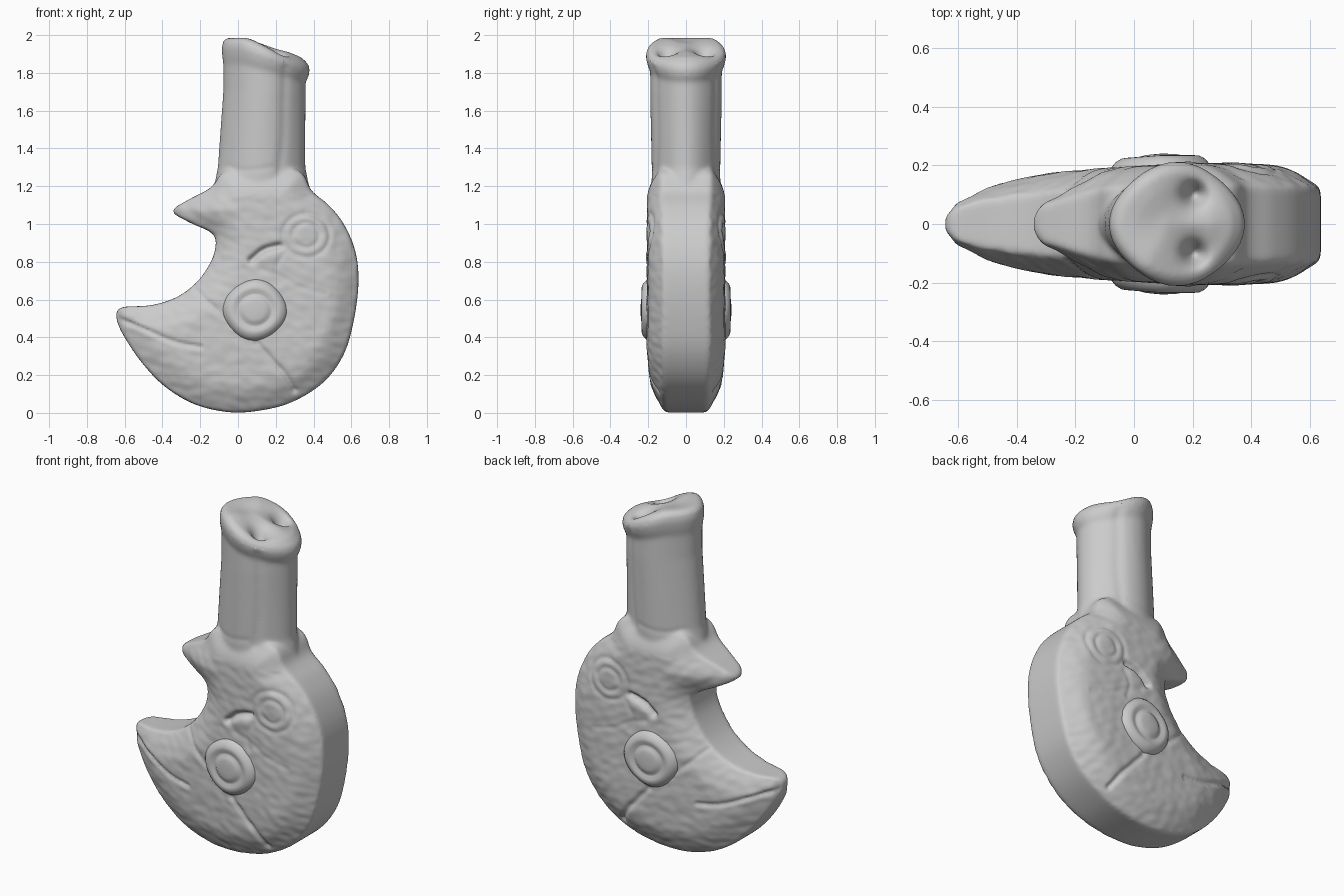
import bpy, bmesh, math
from mathutils import Vector, kdtree, noise

cube = bpy.data.objects.get("Cube")
if cube:
    bpy.data.objects.remove(cube)

clay = bpy.data.materials.new("clay grey")
clay.use_nodes = True
GREY = (0.6, 0.6, 0.6, 1)
clay.diffuse_color = GREY
clay.node_tree.nodes["Principled BSDF"].inputs["Base Color"].default_value = GREY


def add_object(name, bm):
    bmesh.ops.recalc_face_normals(bm, faces=bm.faces[:])
    mesh = bpy.data.meshes.new(name)
    bm.to_mesh(mesh)
    bm.free()
    mesh.materials.append(clay)
    for p in mesh.polygons:
        p.use_smooth = True
    ob = bpy.data.objects.new(name, mesh)
    bpy.context.collection.objects.link(ob)
    return ob


def remesh(ob, size, smooth):
    """Fuse into one even skin and soften it."""
    mod = ob.modifiers.new("remesh", "REMESH")
    mod.mode = "VOXEL"
    mod.voxel_size = size
    soft = ob.modifiers.new("soften", "SMOOTH")
    soft.iterations = smooth
    deps = bpy.context.evaluated_depsgraph_get()
    mesh = bpy.data.meshes.new_from_object(ob.evaluated_get(deps))
    ob.modifiers.clear()
    ob.data = mesh
    if not mesh.materials:
        mesh.materials.append(clay)
    for p in mesh.polygons:
        p.use_smooth = True


def spline(pts, closed=False, steps=10):
    """Catmull-Rom curve through 2D points."""
    pts = [Vector(p) for p in pts]
    n = len(pts)
    out = []
    for i in range(n if closed else n - 1):
        ids = [i - 1, i, i + 1, i + 2]
        a, b, c, d = [pts[k % n] if closed else pts[max(0, min(n - 1, k))] for k in ids]
        for s in range(steps):
            t = s / steps
            out.append(0.5 * (2 * b + (c - a) * t + (2 * a - 5 * b + 4 * c - d) * t * t
                              + (3 * b - a - 3 * c + d) * t ** 3))
    return out if closed else out + [pts[-1]]


def tree_of(points):
    tree = kdtree.KDTree(len(points))
    for i, p in enumerate(points):
        tree.insert((p[0], 0, p[1]), i)
    tree.balance()
    return tree


def lookup(table, x):
    for (x0, v0), (x1, v1) in zip(table, table[1:]):
        if x <= x1:
            return v0 + (v1 - v0) * max(0, (x - x0) / (x1 - x0))
    return table[-1][1]


def loft(bm, rings):
    for a, b in zip(rings, rings[1:]):
        for i in range(len(a)):
            j = (i + 1) % len(a)
            bm.faces.new((a[i], a[j], b[j], b[i]))
    bm.faces.new(rings[0])
    bm.faces.new(rings[-1])


# Crescent body: outline extruded, then domed and thinned towards its rim and lips
outline = spline([(-.04, 1.29), (-.14, 1.195), (-.25, 1.135), (-.335, 1.085), (-.34, 1.055),
                  (-.25, 1.005), (-.13, .945), (-.122, .86), (-.16, .77), (-.23, .68), (-.33, .61),
                  (-.46, .57), (-.61, .56), (-.645, .53), (-.635, .47), (-.6, .4), (-.52, .28),
                  (-.4, .15), (-.24, .05), (-.06, .005), (.1, .01), (.28, .055), (.45, .16),
                  (.56, .31), (.615, .5), (.638, .7), (.62, .86), (.56, 1.0), (.48, 1.1),
                  (.39, 1.175), (.3, 1.29)], True)
bm = bmesh.new()
front = bm.faces.new([bm.verts.new((p.x, -.2, p.y)) for p in outline])
ext = bmesh.ops.extrude_face_region(bm, geom=[front])
bmesh.ops.translate(bm, vec=(0, .4, 0), verts=[v for v in ext["geom"] if isinstance(v, bmesh.types.BMVert)])
body = add_object("body", bm)
remesh(body, .014, 1)

LOWER = [(-.64, .04), (-.61, .09), (-.5, .135), (-.3, .172), (-.1, .19), (.15, .205), (.35, .208), (.64, .19)]
UPPER = [(-.34, .05), (-.31, .1), (-.2, .15), (-.1, .19), (.15, .205), (.35, .208), (.64, .19)]
rim = tree_of(outline)
for v in body.data.vertices:
    x, y, z = v.co
    depth = min(rim.find((x, 0, z))[2] / .17, 1)
    dome = .64 + .36 * math.sin(depth * math.pi / 2)
    base = .88 + .12 * min(1, z / .35)
    v.co.y = y / .2 * lookup(UPPER if z > .92 else LOWER, x) * dome * base

# Neck with a slanted, flared snout: z, centre x, radius x, radius y, slant
NECK = [(.95, .13, .27, .13, 0), (1.14, .125, .275, .165, 0), (1.2, .125, .252, .182, 0),
        (1.3, .125, .232, .182, 0), (1.5, .132, .225, .186, 0), (1.7, .14, .218, .19, .05),
        (1.81, .14, .218, .19, .28), (1.85, .145, .229, .206, .3), (1.89, .147, .234, .214, .33),
        (1.925, .147, .226, .206, .35), (1.95, .142, .195, .175, .35), (1.958, .135, .13, .12, .33),
        (1.955, .13, .05, .05, .3)]
bm = bmesh.new()
bm.from_mesh(body.data)
rings = []
for z, cx, rx, ry, slant in NECK:
    ring_verts = []
    for i in range(48):
        a = math.tau * i / 48
        k = .975 + .025 * math.cos(4 * a)
        lean = slant * rx * max(math.cos(a), -.55)
        ring_verts.append(bm.verts.new((cx + k * rx * math.cos(a), k * ry * math.sin(a), z - lean)))
    rings.append(ring_verts)
loft(bm, rings)
old = body
body = add_object("body_and_neck", bm)
bpy.data.objects.remove(old)
remesh(body, .011, 9)


# Carved lines, eye rings and skin wrinkles
def ring(cx, cz, rx, rz):
    return [(cx + rx * math.cos(math.tau * i / 60), cz + rz * math.sin(math.tau * i / 60)) for i in range(60)]


EYE = (.36, .94)
grooves = [  # points, width, depth
    (spline([(-.66, .51), (-.5, .445), (-.35, .38), (-.2, .35)]), .012, .014),
    (spline([(.1, .37), (.18, .28), (.25, .2), (.3, .12)]), .014, .014),
    (spline([(.07, .81), (.14, .865), (.22, .885)]), .016, .03),
    (spline([(-.23, .66), (-.13, .56), (-.07, .51)]), .013, .007),
    (spline([(.12, .76), (.22, .73), (.32, .67), (.46, .63)]), .013, .005),
    (spline([(.22, .68), (.2, .76), (.24, .84)]), .013, .005),
    (spline([(.25, 1.82), (.245, 1.65), (.24, 1.45), (.22, 1.28)]), .025, .006),
    (spline([(-.06, 1.3), (.05, 1.285), (.18, 1.3)]), .015, .003),
    (ring(*EYE, .125, .115), .013, .007),
    (ring(*EYE, .07, .065), .012, .007)]
grooves = [(tree_of(p), w, d) for p, w, d in grooves]
normals = [v.normal.copy() for v in body.data.vertices]
for v, n in zip(body.data.vertices, normals):
    x, y, z = v.co
    push = 0
    side = min(1, max(0, (abs(n.y) - .45) * 3))
    if side:
        for tree, w, d in grooves:
            push -= side * d * math.exp(-(tree.find((x, 0, z))[2] / w) ** 2)
        if z < 1.15:
            push += side * .0035 * noise.noise(Vector((x * 15 - z * 6, 5, z * 24 + x * 8)))
        # raised lid under the slit
        push += side * .008 * math.exp(-((x - .17) ** 2 + (z - .825) ** 2) / .0016)
    v.co += n * push
    # nostrils, open towards the lower lip, with a shallow dip between them
    if z > 1.78 and n.z > .1:
        r2 = (x - .205) ** 2 + (abs(y) - .1) ** 2
        v.co.z -= .07 * math.exp(-r2 / .0012) + .03 * math.exp(-r2 / .006)

# Round cheek discs on both sides: radius, height from the centre plane
DISC = [(.172, .15), (.172, .18), (.165, .205), (.15, .223), (.13, .234), (.112, .235), (.095, .226),
        (.083, .226), (.072, .235), (.05, .239), (.02, .24)]
for name, s in (("right_cheek_disc", -1), ("left_cheek_disc", 1)):
    bm = bmesh.new()
    rings = []
    for r, h in DISC:
        loop = []
        for i in range(64):
            a = math.tau * i / 64
            # slightly diamond-shaped outer edge, lower towards the mouth
            k = r * (1 + .025 * math.cos(4 * a + .5) * (r / .17) ** 2)
            y = h + .08 * min(0, k * math.cos(a))
            loop.append(bm.verts.new((.09 + k * math.cos(a), s * y, .545 + k * .95 * math.sin(a))))
        rings.append(loop)
    loft(bm, rings)
    add_object(name, bm)
